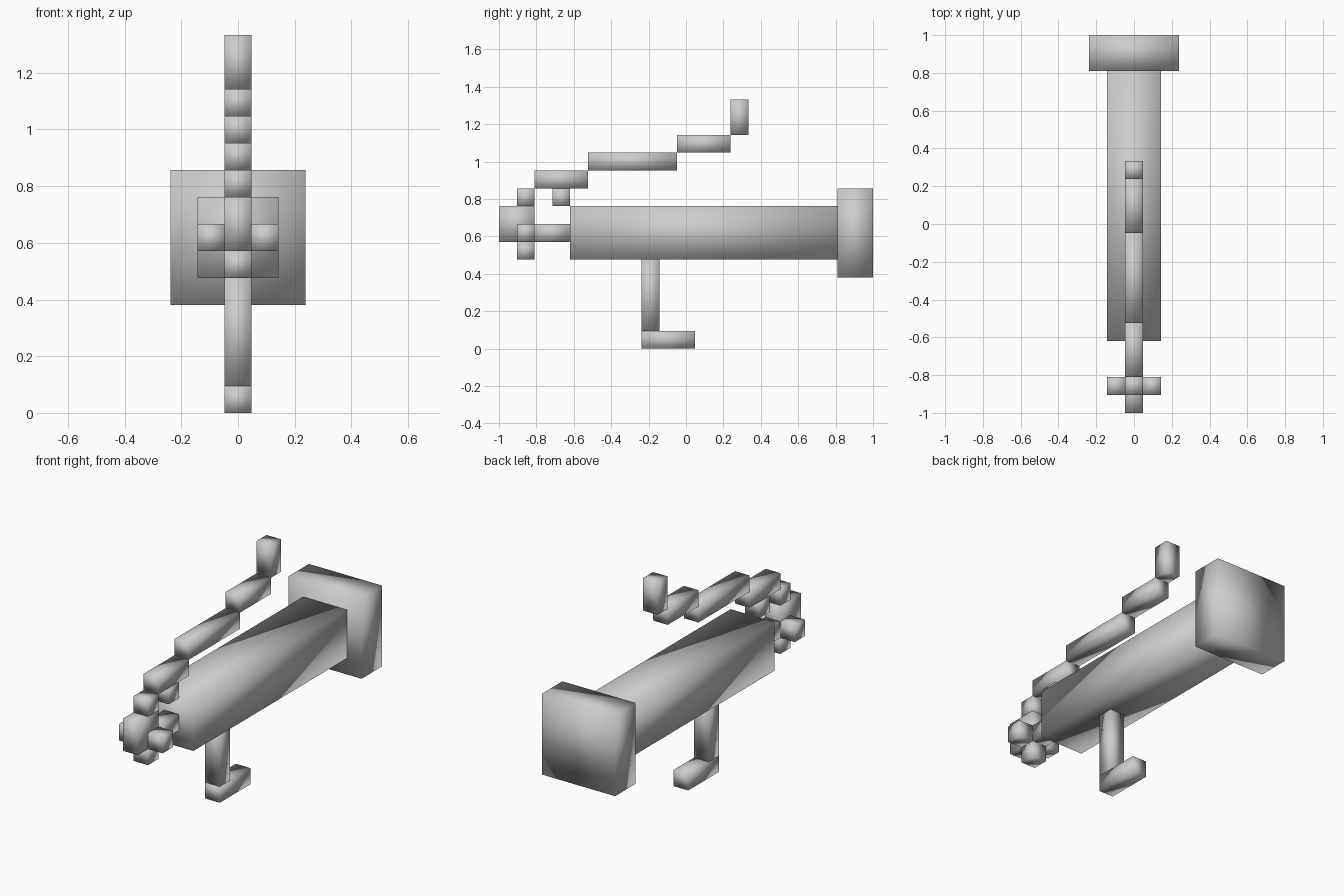
import bpy
import bmesh
from mathutils import Vector

if "Cube" in bpy.data.objects:
    bpy.data.objects.remove(bpy.data.objects["Cube"])

U = 2 / 21  # block size: the model is 21 blocks long


def block(name, half_x, y0, y1, z0, z1, x_mid=0.0):
    """Smooth-shaded box; y counted in blocks from the front, z from the ground."""
    size = Vector((2 * half_x, y1 - y0, z1 - z0)) * U
    centre = Vector((x_mid, (y0 + y1) / 2 - 10.5, (z0 + z1) / 2)) * U
    bm = bmesh.new()
    bmesh.ops.create_cube(bm, size=1)
    bmesh.ops.scale(bm, vec=size, verts=bm.verts)
    for face in bm.faces:
        face.smooth = True
    mesh = bpy.data.meshes.new(name)
    bm.to_mesh(mesh)
    bm.free()
    obj = bpy.data.objects.new(name, mesh)
    obj.location = centre
    bpy.context.collection.objects.link(obj)
    return obj


# Main barrel and wide rear flange
block("barrel", 1.5, 4, 19, 5, 8)
block("rear_flange", 2.5, 19, 21, 4, 9)

# Stand below the barrel
block("stand_post", 0.5, 8, 9, 1, 5)
block("stand_foot", 0.5, 8, 11, 0, 1)

# Front shaft and cross-shaped hub
block("front_shaft", 0.5, 2, 4, 6, 7)
block("hub", 0.5, 0, 2, 6, 8)
block("hub_lower_arm", 0.5, 1, 2, 5, 6)
block("hub_upper_arm", 0.5, 1, 2, 8, 9)
for side, label in ((-1, "left"), (1, "right")):
    block(f"hub_{label}_arm", 0.5, 1, 2, 6, 7, x_mid=side)

# Stepped lever rising towards the back
block("lever_lug", 0.5, 3, 4, 8, 9)
steps = [(2, 5, 9, 10), (5, 10, 10, 11), (10, 13, 11, 12), (13, 14, 12, 14)]
for i, step in enumerate(steps, 1):
    block(f"lever_step_{i}", 0.5, *step)
